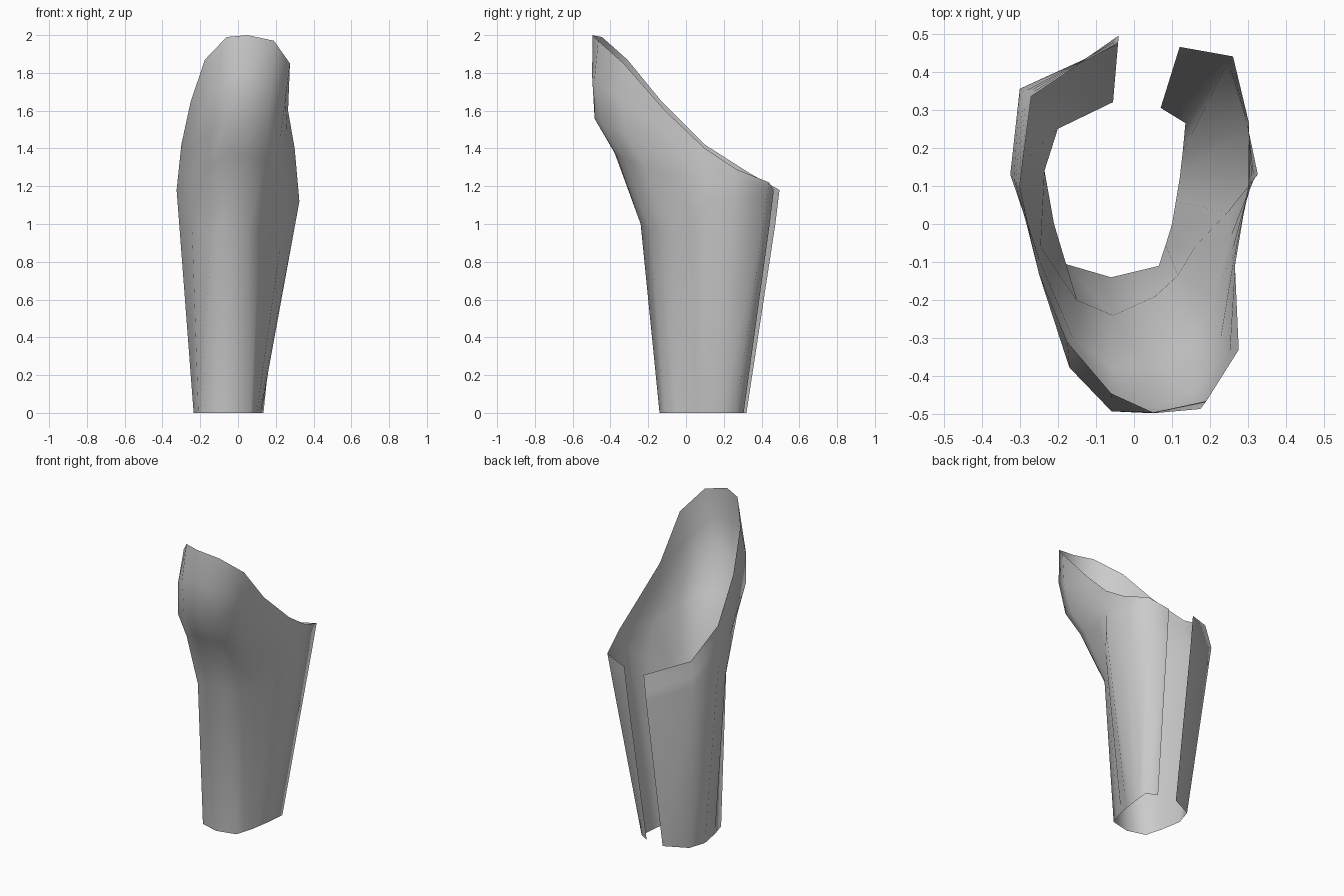
import bpy
from mathutils import Vector

# Outline around the shell, from the left edge of the back slit, round the front, to the right edge
foot = [(-.055, .32), (-.2, .25), (-.235, .14), (-.21, 0), (-.18, -.105), (-.06, -.14), (.065, -.11),
        (.083, -.055), (.1, 0), (.11, .06), (.12, .12), (.128, .19), (.135, .265), (.07, .305)]

# Height where the straight sleeve ends
waist = [(-.042, .473, 1.0), (-.3, .355, 1.12), (-.325, .13, 1.18), (-.245, -.06, 1.03),
         (-.15, -.2, .96), (-.055, -.24, 1.0), (.055, -.19, .97), (.115, -.135, .96),
         (.16, -.06, .95), (.245, .03, 1.03), (.325, .13, 1.12), (.295, .258, 1.14),
         (.242, .415, 1.04), (.113, .443, 1.0)]

# Slanted top rim
rim = [(-.04, .495, 1.18), (-.27, .335, 1.27), (-.3, .1, 1.42), (-.25, -.13, 1.65),
       (-.175, -.31, 1.87), (-.06, -.445, 1.99), (.05, -.495, 2.0), (.19, -.465, 1.97),
       (.275, -.33, 1.85), (.265, -.11, 1.6), (.3, .1, 1.4), (.302, .265, 1.29),
       (.26, .44, 1.22), (.12, .465, 1.18)]

# Forward bulge of the flared front: (fraction from waist to rim, push), and its share per column
bulge = [(.38, .06), (.57, .12), (.79, .09)]
share = [0, 0, 0, .2, 1.0, 1.0, 1.0, 1.0, .8, .2, 0, 0, 0, 0]

rows = [[Vector((x, y, 0)) for x, y in foot], [Vector(p) for p in waist]]
for t, push in bulge:
    row = []
    for a, b, s in zip(waist, rim, share):
        p = Vector(a).lerp(Vector(b), t) - Vector((0, push * s, 0))
        p.y = max(p.y, -.497)
        row.append(p)
    rows.append(row)
rows.append([Vector(p) for p in rim])

# Skin the rows into one open sheet
n = len(foot)
verts = [p for row in rows for p in row]
faces = [(r * n + c, r * n + c + 1, (r + 1) * n + c + 1, (r + 1) * n + c)
         for r in range(len(rows) - 1) for c in range(n - 1)]
mesh = bpy.data.meshes.new("forearm_guard")
mesh.from_pydata(verts, [], faces)
mesh.update()
guard = bpy.data.objects.new("forearm_guard", mesh)
bpy.context.collection.objects.link(guard)
mesh.polygons.foreach_set("use_smooth", [True] * len(mesh.polygons))
